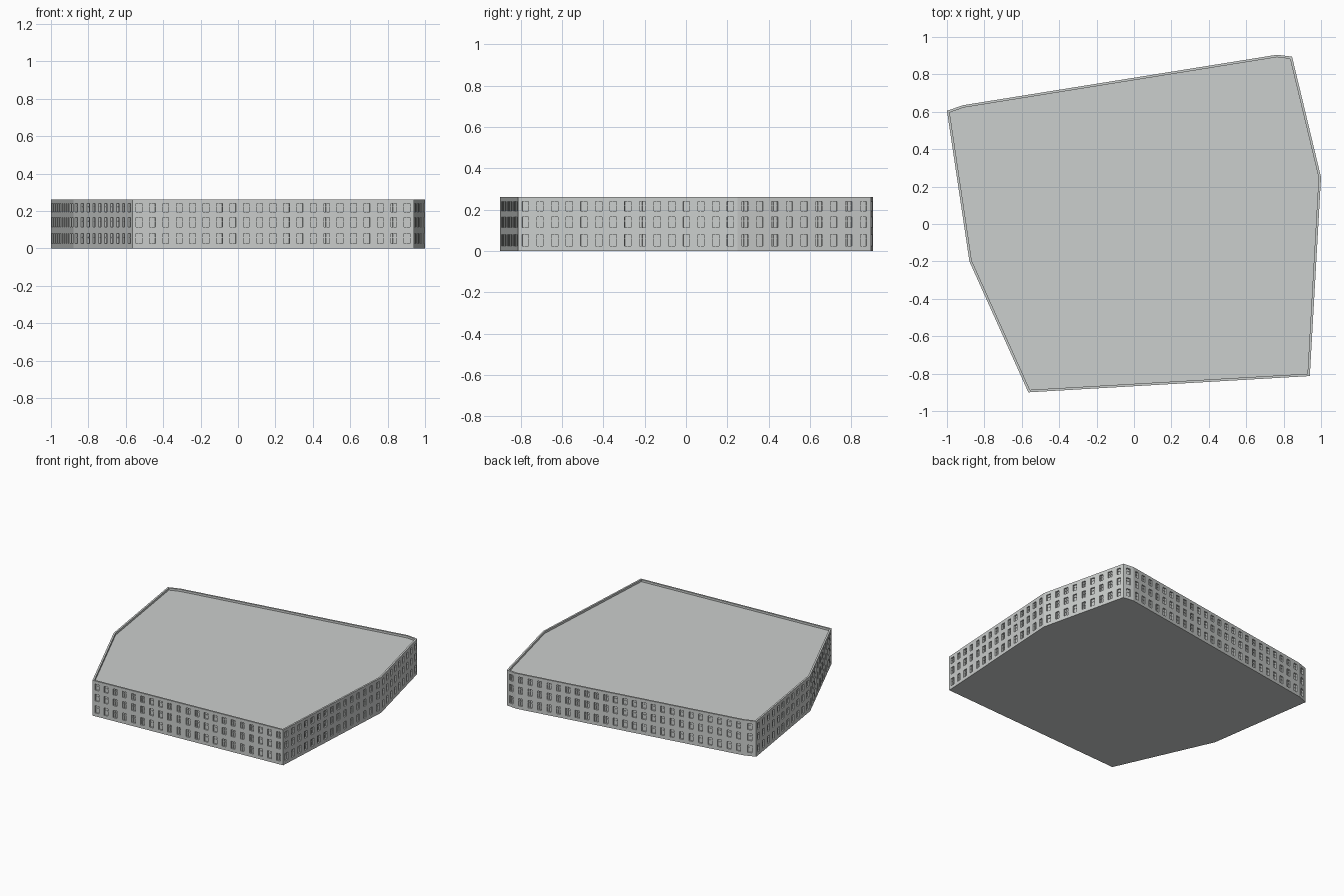
import bpy, bmesh, math
from mathutils import Vector

if "Cube" in bpy.data.objects:
    bpy.data.objects.remove(bpy.data.objects["Cube"])

# Building footprint, counter-clockwise
PLAN = [Vector(p) for p in [(-0.565, -0.9), (0.94, -0.813), (1.0, 0.25), (0.845, 0.895),
                            (0.765, 0.905), (-0.915, 0.635), (-1.0, 0.605), (-0.88, -0.2)]]
H, ROOF, RIM = 0.262, 0.247, 0.013
ROWS = [(0.025, 0.079), (0.114, 0.164), (0.194, 0.239)]
PITCH, WIN, DEPTH = 0.07, 0.031, 0.011

mat = bpy.data.materials.new("pale_grey")
mat.diffuse_color = (0.60, 0.62, 0.61, 1)
mat.use_nodes = True
mat.node_tree.nodes["Principled BSDF"].inputs["Base Color"].default_value = mat.diffuse_color


def finish(name, bm):
    bmesh.ops.remove_doubles(bm, verts=bm.verts, dist=1e-5)
    me = bpy.data.meshes.new(name)
    bm.to_mesh(me)
    bm.free()
    me.materials.append(mat)
    ob = bpy.data.objects.new(name, me)
    bpy.context.collection.objects.link(ob)
    return ob


def face(bm, pts):
    bm.faces.new([bm.verts.new(p) for p in pts])


def inset_plan(d):
    out = []
    for i, p in enumerate(PLAN):
        a = (p - PLAN[i - 1]).normalized()
        b = (PLAN[(i + 1) % len(PLAN)] - p).normalized()
        na, nb = Vector((-a.y, a.x)), Vector((-b.y, b.x))
        out.append(p + (na + nb) * d / (1 + na.dot(nb)))
    return out


walls, panes, bars = bmesh.new(), bmesh.new(), bmesh.new()
zs = [0.0] + [z for r in ROWS for z in r] + [H]

for i, a in enumerate(PLAN):
    b = PLAN[(i + 1) % len(PLAN)]
    length = (b - a).length
    d = (b - a) / length
    n = Vector((d.y, -d.x))

    def P(u, z, inward=0.0):
        q = a + d * u - n * inward
        return (q.x, q.y, z)

    def bar(u0, u1, z0, z1, front):
        # glazing bar standing proud of the pane
        f = [P(u0, z0, front), P(u1, z0, front), P(u1, z1, front), P(u0, z1, front)]
        k = [P(u0, z0, DEPTH), P(u1, z0, DEPTH), P(u1, z1, DEPTH), P(u0, z1, DEPTH)]
        face(bars, f)
        for j in range(4):
            m = (j + 1) % 4
            face(bars, [f[j], k[j], k[m], f[m]])

    count = max(1, int(length / PITCH))
    step = length / count
    us = [0.0]
    for c in range(count):
        mid = (c + 0.5) * step
        us += [mid - WIN / 2, mid + WIN / 2]
    us.append(length)

    # facade grid with a recess at every window cell
    for x in range(len(us) - 1):
        for y in range(len(zs) - 1):
            u0, u1, z0, z1 = us[x], us[x + 1], zs[y], zs[y + 1]
            rect = [(u0, z0), (u1, z0), (u1, z1), (u0, z1)]
            if x % 2 == 0 or y % 2 == 0:
                face(walls, [P(*r) for r in rect])
                continue
            for j in range(4):
                r, s = rect[j], rect[(j + 1) % 4]
                face(walls, [P(*r), P(*s), P(*s, DEPTH), P(*r, DEPTH)])
            face(panes, [P(*r, DEPTH) for r in rect])
            # mullion and transom
            um, zm = u0 + WIN * 0.4, z0 + (z1 - z0) * 0.62
            bar(um - 0.0015, um + 0.0015, z0, z1, 0.007)
            bar(u0, u1, zm - 0.0015, zm + 0.0015, 0.0065)

finish("facade_walls", walls)
finish("window_panes", panes)
finish("glazing_bars", bars)

# Parapet rim: top ring and inner face
inner = inset_plan(RIM)
bm = bmesh.new()
for i in range(len(PLAN)):
    j = (i + 1) % len(PLAN)
    o0, o1, i0, i1 = PLAN[i], PLAN[j], inner[i], inner[j]
    face(bm, [(*o0, H), (*o1, H), (*i1, H), (*i0, H)])
    face(bm, [(*i0, H), (*i1, H), (*i1, ROOF), (*i0, ROOF)])
finish("parapet", bm)

# Flat roof
bm = bmesh.new()
face(bm, [(*p, ROOF) for p in inner])
finish("roof", bm)

# Underside
bm = bmesh.new()
face(bm, [(*p, 0.0) for p in reversed(PLAN)])
finish("base", bm)
